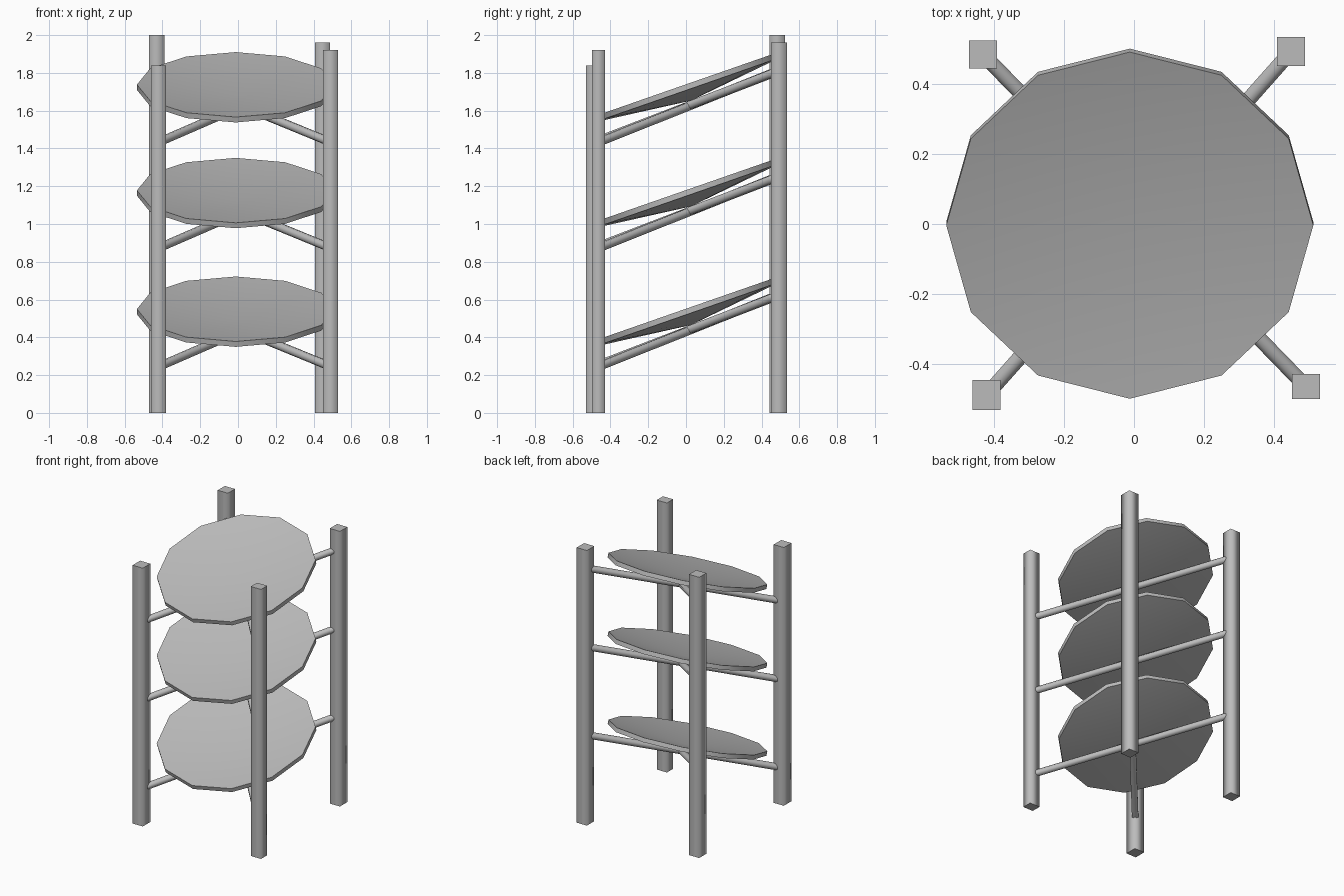
import bpy, bmesh, math
from mathutils import Vector, Matrix

cube = bpy.data.objects.get("Cube")
if cube:
    bpy.data.objects.remove(cube, do_unlink=True)

GREY = (0.5, 0.5, 0.5, 1)
mat = bpy.data.materials.new("plain_grey")
mat.use_nodes = True
mat.diffuse_color = GREY
mat.node_tree.nodes["Principled BSDF"].inputs["Base Color"].default_value = GREY


def prism(name, sides, radius, height, matrix, turn=0.0, dish=0.0):
    """Smooth-sided prism with sharp rims; dish sinks the centre of both caps."""
    bm = bmesh.new()
    bmesh.ops.create_cone(bm, cap_ends=True, segments=sides, radius1=radius,
                          radius2=radius, depth=height,
                          matrix=Matrix.Rotation(turn, 4, "Z"))
    caps = [f for f in bm.faces if abs(f.normal.z) > 0.9]
    for edge in {e for f in caps for e in f.edges}:
        edge.smooth = False
    if dish:
        for vert in bmesh.ops.poke(bm, faces=caps)["verts"]:
            vert.co.z -= dish
    for face in bm.faces:
        face.smooth = True
    bm.transform(matrix)
    mesh = bpy.data.meshes.new(name)
    bm.to_mesh(mesh)
    bm.free()
    mesh.materials.append(mat)
    obj = bpy.data.objects.new(name, mesh)
    bpy.context.collection.objects.link(obj)
    return obj


# Corner posts: centre x, centre y, width, depth, height
posts = {
    "front_right": (-0.42, -0.487, 0.08, 0.085, 1.84),
    "front_left": (0.49, -0.463, 0.08, 0.07, 1.92),
    "back_right": (-0.43, 0.483, 0.08, 0.08, 2.0),
    "back_left": (0.448, 0.492, 0.08, 0.083, 1.96),
}
for name, (x, y, w, d, h) in posts.items():
    place = Matrix.Translation((x, y, h / 2)) @ Matrix.Diagonal((w, d, 1, 1))
    prism(name + "_post", 4, math.sqrt(0.5), h, place, math.pi / 4)


def bar(name, a, b):
    axis = b - a
    place = Matrix.Translation((a + b) / 2) @ axis.to_track_quat("Z", "Y").to_matrix().to_4x4()
    prism(name, 8, 0.023, axis.length, place, math.pi / 8)


# Three tilted dished trays, each on a pair of crossed bars
TILT = math.radians(19.2)
THICK = 0.03
for level, z in (("lower", 0.55), ("middle", 1.178), ("upper", 1.738)):
    place = (Matrix.Translation((-0.012, -0.004, z)) @ Matrix.Rotation(TILT, 4, "X")
             @ Matrix.Translation((0, 0, -THICK / 2)))
    prism(level + "_tray", 12, 0.523, THICK, place, dish=0.06)
    for front, back in (("front_right", "back_left"), ("front_left", "back_right")):
        a = Vector((*posts[front][:2], z - 0.305))
        b = Vector((*posts[back][:2], z + 0.072))
        bar(f"{level}_bar_{front}_to_{back}", a, b)
